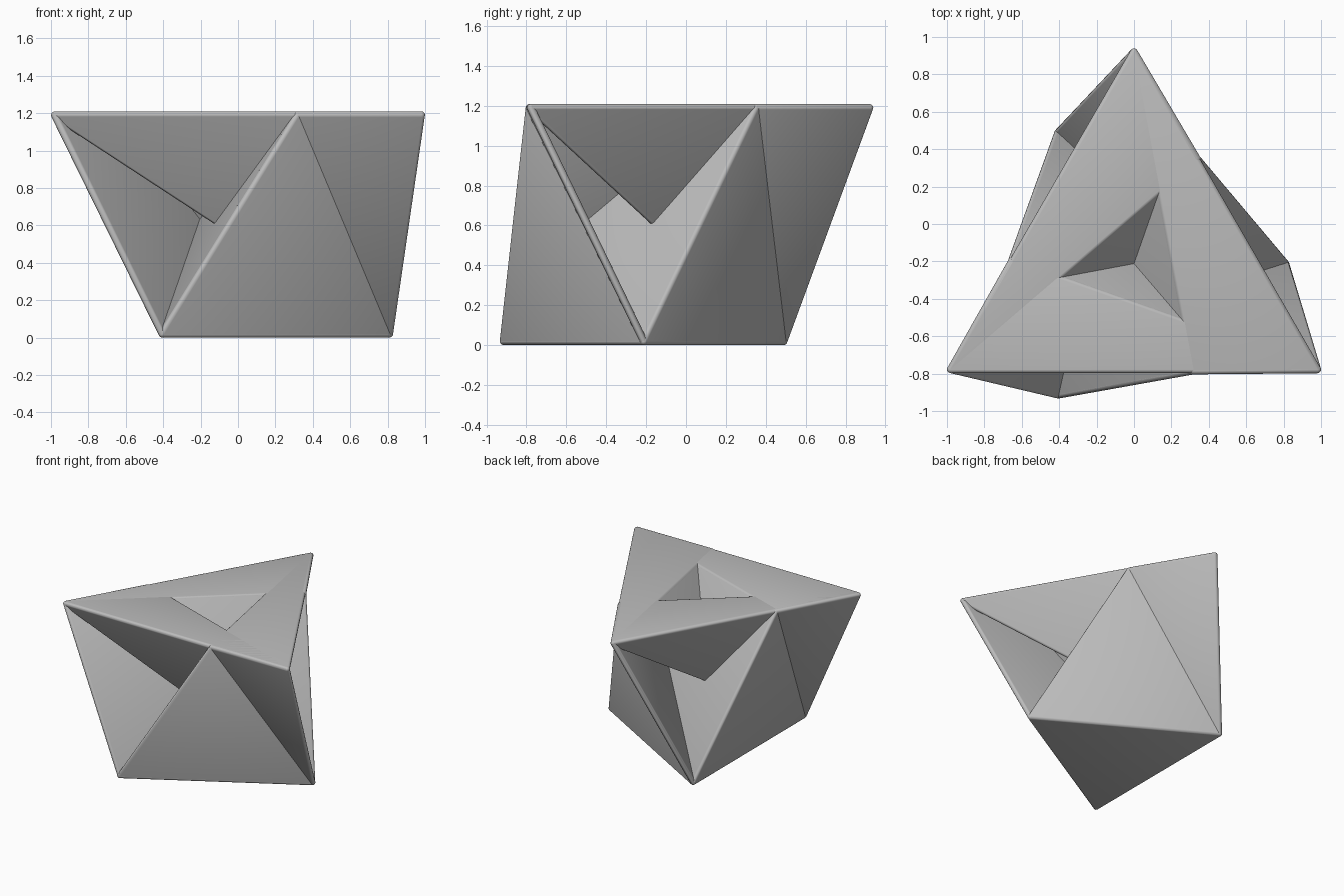
import bpy, bmesh
from math import radians
from mathutils import Matrix, Vector

cube = bpy.data.objects.get("Cube")
if cube:
    bpy.data.objects.remove(cube, do_unlink=True)

RADIUS = 0.02                      # half the sheet thickness
CENTRE = Vector((0, -0.212, 0))    # axis of the threefold symmetry
LOW, HIGH = RADIUS, 1.19

grey = bpy.data.materials.new("plain grey")
grey.use_nodes = True
colour = (0.5, 0.5, 0.5, 1)
grey.diffuse_color = colour
grey.node_tree.nodes["Principled BSDF"].inputs["Base Color"].default_value = colour


def corners(x, y, z):
    """Three copies of a point, turned about the axis."""
    return [CENTRE + Matrix.Rotation(radians(120 * k), 3, "Z") @ Vector((x, y, z))
            for k in range(3)]


def sheet(name, points):
    """Thick triangle with rounded rims: the hull of a ball at each corner."""
    bm = bmesh.new()
    for p in points:
        bmesh.ops.create_icosphere(bm, subdivisions=2, radius=RADIUS,
                                   matrix=Matrix.Translation(p))
    hull = bmesh.ops.convex_hull(bm, input=bm.verts[:])
    inner = {g for g in hull["geom_interior"] + hull["geom_unused"]
             if isinstance(g, bmesh.types.BMVert)}
    bmesh.ops.delete(bm, geom=list(inner), context="VERTS")
    bmesh.ops.recalc_face_normals(bm, faces=bm.faces[:])
    mesh = bpy.data.meshes.new(name)
    bm.to_mesh(mesh)
    bm.free()
    mesh.materials.append(grey)
    obj = bpy.data.objects.new(name, mesh)
    bpy.context.collection.objects.link(obj)
    bpy.ops.object.select_all(action="DESELECT")
    obj.select_set(True)
    bpy.context.view_layer.objects.active = obj
    bpy.ops.object.shade_smooth_by_angle(angle=radians(40))


top = corners(0.98, -0.566, HIGH)     # tips of the upper triangle
mid = corners(0.32, -0.572, HIGH)     # points along its sides
base = corners(0.81, 0, LOW)          # tips of the lower triangle

sheet("base_sheet", base)
for k in range(3):
    n, p = (k + 1) % 3, (k + 2) % 3
    side = ("front", "right", "back")[k]
    # Outer walls
    sheet(side + "_wall", (mid[k], base[p], base[k]))
    sheet(side + "_corner_wall", (mid[k], top[k], base[k]))
    # Upper blades that leave the pinwheel opening
    sheet(side + "_top_blade", (top[k], mid[k], top[n]))
    # Inner sheets that cross at the middle
    sheet(side + "_crossing_sheet", (mid[k], base[p], top[n]))
    sheet(side + "_hanging_sheet", (top[k], top[p], base[k]))
